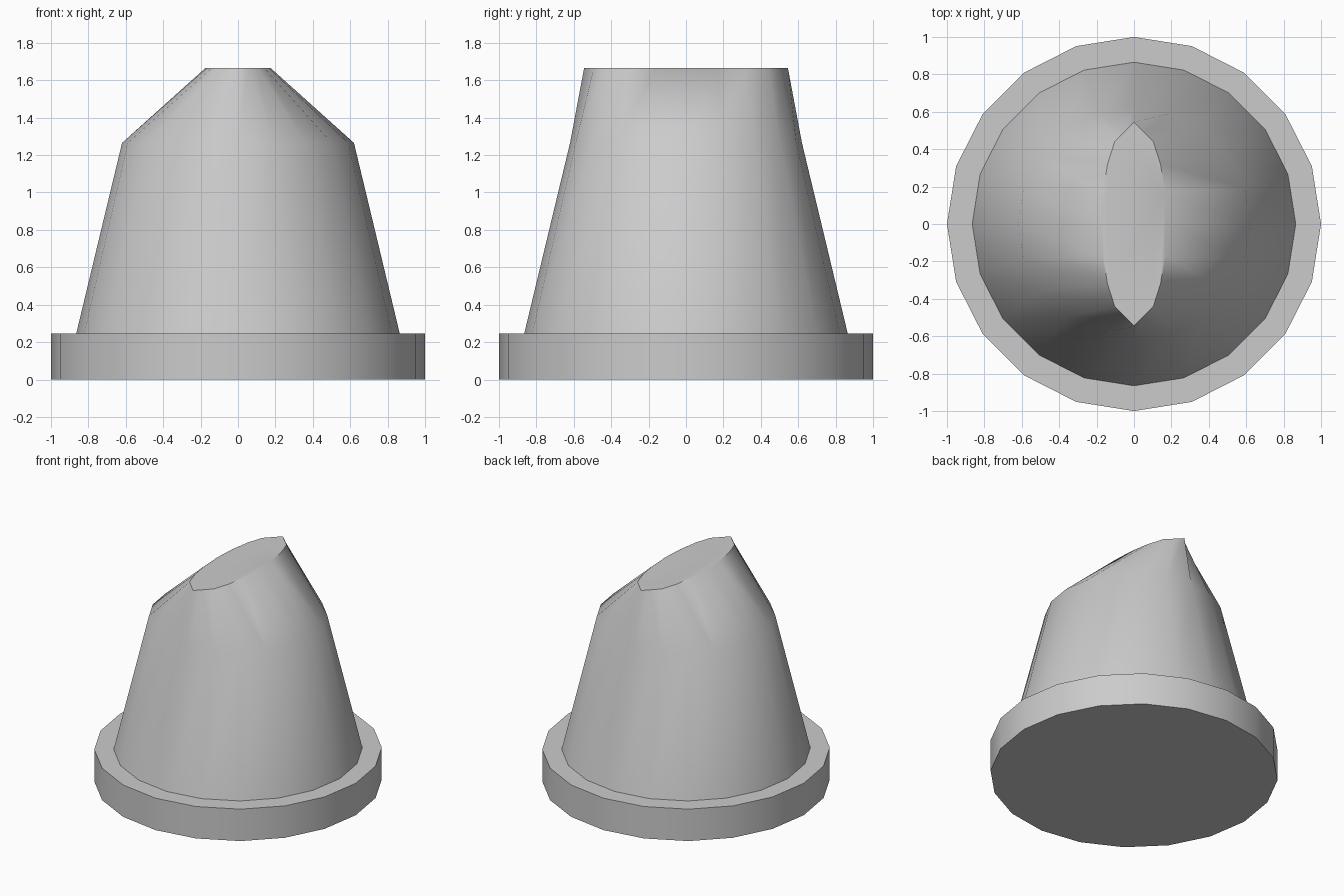
import bpy, bmesh, math

if "Cube" in bpy.data.objects:
    bpy.data.objects.remove(bpy.data.objects["Cube"])

SIDES = 20


def ring(rx, ry, z):
    steps = [math.tau * i / SIDES for i in range(SIDES)]
    return [(rx * math.cos(a), ry * math.sin(a), z) for a in steps]


def loft(name, rings):
    bm = bmesh.new()
    loops = [[bm.verts.new(p) for p in r] for r in rings]
    for low, high in zip(loops, loops[1:]):
        for i in range(SIDES):
            j = (i + 1) % SIDES
            bm.faces.new((low[i], low[j], high[j], high[i]))
    bm.faces.new(loops[0][::-1])
    bm.faces.new(loops[-1])
    mesh = bpy.data.meshes.new(name)
    bm.to_mesh(mesh)
    bm.free()
    obj = bpy.data.objects.new(name, mesh)
    bpy.context.collection.objects.link(obj)
    bpy.ops.object.select_all(action='DESELECT')
    obj.select_set(True)
    bpy.context.view_layer.objects.active = obj
    bpy.ops.object.shade_smooth_by_angle(angle=math.radians(45))
    return obj


# Slit-shaped top: an ellipse whose ends are straightened to points
slit = ring(0.175, 0.545, 1.665)
for i in (4, 6, 14, 16):
    a, b = slit[i - 1], slit[i + 1]
    slit[i] = tuple((u + v) / 2 for u, v in zip(a, b))

# Round base flange
loft("base_flange", [ring(1, 1, 0), ring(1, 1, 0.245)])

# Tapered body pinched to the slit-shaped tip
loft("tapered_nozzle", [ring(0.865, 0.865, 0.245), ring(0.62, 0.62, 1.265), slit])
